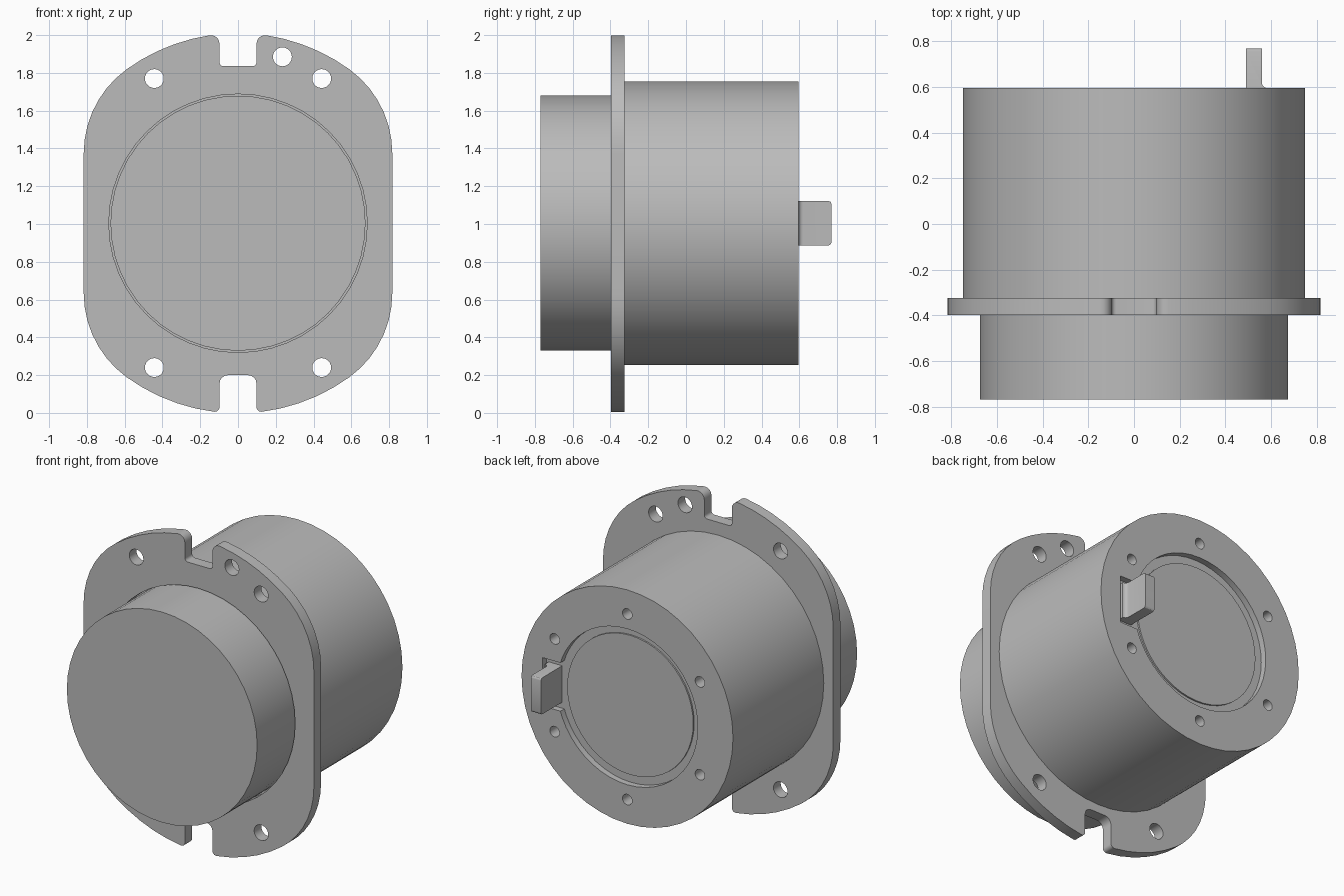
import bpy, bmesh
from math import sin, cos, pi, atan2, sqrt, radians

if "Cube" in bpy.data.objects:
    bpy.data.objects.remove(bpy.data.objects["Cube"])

CZ = 1.004          # height of the common axis
BACK = 0.595        # rear face of the housing
FLOOR = 0.555       # floor of the rear recess

grey = bpy.data.materials.new("plain_grey")
grey.use_nodes = True
grey.diffuse_color = (0.5, 0.5, 0.5, 1)
grey.node_tree.nodes["Principled BSDF"].inputs["Base Color"].default_value = (0.5, 0.5, 0.5, 1)


def arc(cx, cz, r, a0, a1, n):
    return [(cx + r * cos(a0 + (a1 - a0) * i / n), cz + r * sin(a0 + (a1 - a0) * i / n))
            for i in range(n + 1)]


def circle(x, z, r, n=48):
    return arc(x, z, r, 0, 2 * pi, n)[:-1]


def rect(x0, x1, z0, z1):
    return [(x0, z0), (x1, z0), (x1, z1), (x0, z1)]


def prism(name, outline, start, end, axis="y"):
    """Extrude a closed outline: (x, z) along y, or (x, y) along z."""
    bm = bmesh.new()
    place = (lambda a, b: (a, start, b)) if axis == "y" else (lambda a, b: (a, b, start))
    face = bm.faces.new([bm.verts.new(place(a, b)) for a, b in outline])
    out = bmesh.ops.extrude_face_region(bm, geom=[face])
    move = (0, end - start, 0) if axis == "y" else (0, 0, end - start)
    bmesh.ops.translate(bm, vec=move, verts=[g for g in out["geom"] if isinstance(g, bmesh.types.BMVert)])
    bmesh.ops.recalc_face_normals(bm, faces=bm.faces)
    mesh = bpy.data.meshes.new(name)
    bm.to_mesh(mesh)
    bm.free()
    mesh.materials.append(grey)
    obj = bpy.data.objects.new(name, mesh)
    bpy.context.collection.objects.link(obj)
    return obj


def activate(obj):
    bpy.ops.object.select_all(action="DESELECT")
    obj.select_set(True)
    bpy.context.view_layer.objects.active = obj


def cut(obj, outline, start, end):
    cutter = prism("cutter", outline, start, end)
    mod = obj.modifiers.new("cut", "BOOLEAN")
    mod.operation, mod.solver, mod.object = "DIFFERENCE", "EXACT", cutter
    activate(obj)
    bpy.ops.object.modifier_apply(modifier=mod.name)
    bpy.data.objects.remove(cutter)


def quadrant(notch, inner, outer):
    """Flange outline from the notch centre line to the side, relative to the axis."""
    big, side, fillet, half = 1.006, 0.817, 0.55, 0.098
    ox = half + outer
    oz = sqrt((big - outer) ** 2 - ox ** 2)
    fx = side - fillet
    fz = sqrt((big - fillet) ** 2 - fx ** 2)
    a, b = atan2(oz, ox), atan2(fz, fx)
    return (arc(half - inner, notch + inner, inner, -pi / 2, 0, 4)
            + arc(ox, oz, outer, pi, a, 5)
            + arc(0, 0, big, a, b, 5)[1:]
            + arc(fx, fz, fillet, b, 0, 7)[1:])


# Mounting flange with notches and bolt holes
top = quadrant(0.832, 0.02, 0.045)
bottom = [(x, -z) for x, z in quadrant(0.804, 0.045, 0.025)]
right = top + bottom[::-1]
outline = right + [(-x, z) for x, z in right[::-1]]
flange = prism("mounting_flange", [(x, z + CZ) for x, z in outline], -0.398, -0.325)
cut(flange, circle(0, CZ, 0.684), -0.5, -0.2)
for x, z in [(0.443, 1.77), (-0.443, 1.77), (0.443, 0.24), (-0.443, 0.24), (0.235, 1.885)]:
    cut(flange, circle(x, z, 0.05, 24), -0.5, -0.2)

# Front cover drum
cover = prism("front_cover", circle(0, CZ, 0.675), -0.77, -0.325)

# Main housing with rear recess, slot and screw holes
housing = prism("main_housing", circle(0, CZ, 0.75), -0.325, BACK)
cut(housing, circle(0, CZ, 0.5), FLOOR, 0.7)
cut(housing, rect(0.4, 0.6, CZ - 0.155, CZ + 0.155), FLOOR, 0.7)
for i in range(6):
    a = radians(30 + 60 * i)
    cut(housing, circle(0.595 * cos(a), CZ + 0.595 * sin(a), 0.034, 20), 0.45, 0.7)

# Disc inside the recess
disc = prism("rear_disc", circle(0, CZ, 0.447), FLOOR - 0.01, FLOOR + 0.01)

# Terminal tab with a flared foot
profile = [(0.49, 0.55), (0.49, 0.77), (0.56, 0.77)] + arc(0.585, 0.62, 0.025, pi, 1.5 * pi, 5) + [(0.585, 0.55)]
tab = prism("terminal_tab", profile, CZ - 0.117, CZ + 0.117, "z")
bm = bmesh.new()
bm.from_mesh(tab.data)
tips = [e for e in bm.edges if all(v.co.y > 0.76 for v in e.verts)
        and abs(e.verts[0].co.z - e.verts[1].co.z) < 0.01]
bmesh.ops.bevel(bm, geom=tips, offset=0.015, segments=3, profile=0.5, affect="EDGES")
bm.to_mesh(tab.data)
bm.free()

for part in (flange, cover, housing, disc, tab):
    activate(part)
    bpy.ops.object.shade_smooth_by_angle(angle=radians(30))
